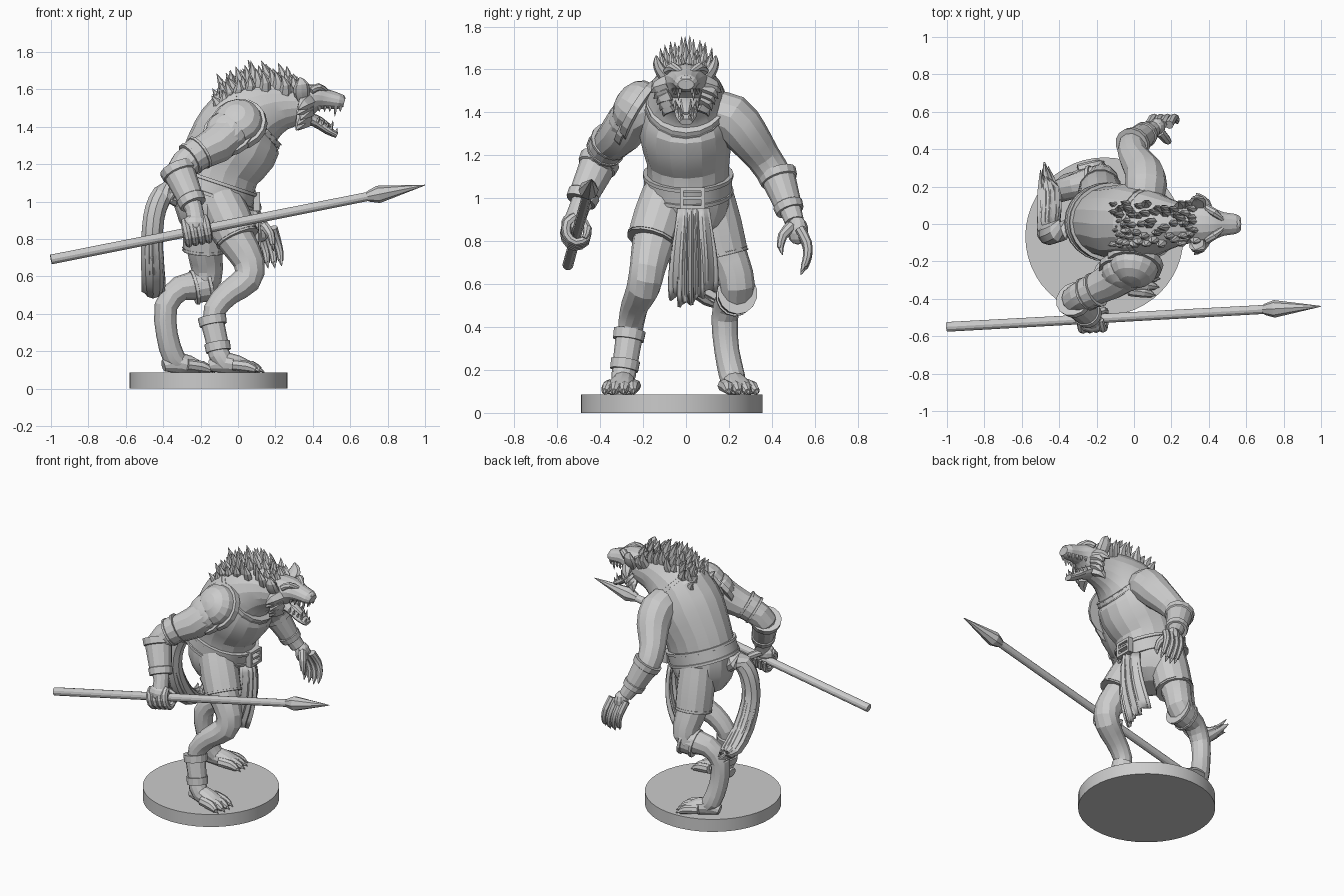
import bpy, bmesh, math, random
from mathutils import Vector, Matrix
random.seed(4)
PARTS = {}


def mesh(name):
    if name not in PARTS:
        PARTS[name] = bmesh.new()
    return PARTS[name]


def spline(rows, sub):
    if sub == 1:
        return rows
    out = []
    for i in range(len(rows) - 1):
        a, b, c, d = (rows[max(0, min(len(rows) - 1, i + k))] for k in (-1, 0, 1, 2))
        for s in range(sub):
            t = s / sub
            out.append([q + .5 * t * (r - p + t * (2 * p - 5 * q + 4 * r - w + t * (3 * (q - r) + w - p)))
                        for p, q, r, w in zip(a, b, c, d)])
    return out + [rows[-1]]


def tube(name, pts, rad, n=12, sub=2, ref=(0, 1, 0)):
    """Lofted tube; a radius may be (across, along ref)."""
    bm = mesh(name)
    rows = []
    for p, r in zip(pts, rad):
        r = r if isinstance(r, tuple) else (r, r)
        rows.append([*p, *r])
    rows = spline(rows, sub)
    cs = [Vector(r[:3]) for r in rows]
    rings = []
    for i, r in enumerate(rows):
        t = (cs[min(i + 1, len(cs) - 1)] - cs[max(i - 1, 0)]).normalized()
        b = Vector(ref)
        b = (b - b.dot(t) * t).normalized()
        a = b.cross(t)
        rings.append([bm.verts.new(cs[i] + a * math.cos(k * math.tau / n) * max(r[3], .001)
                                   + b * math.sin(k * math.tau / n) * max(r[4], .001)) for k in range(n)])
    for u, v in zip(rings, rings[1:]):
        for k in range(n):
            bm.faces.new((u[k], u[(k + 1) % n], v[(k + 1) % n], v[k]))
    bm.faces.new(rings[0])
    bm.faces.new(rings[-1])


def cuff(name, a, b, ra, rb, rim=1.1, n=14, ref=(0, 1, 0)):
    """Band with a raised rim at each end; ra, rb are (across, along ref)."""
    a, b = Vector(a), Vector(b)
    ts = (0, .18, .2, .8, .82, 1)
    fs = (rim, rim, 1, 1, rim, rim)
    tube(name, [a.lerp(b, t) for t in ts],
         [tuple((p + (q - p) * t) * f for p, q in zip(ra, rb)) for t, f in zip(ts, fs)], n, 1, ref)


def ball(name, loc, size, seg=10):
    bmesh.ops.create_uvsphere(mesh(name), u_segments=seg, v_segments=7, radius=1,
                              matrix=Matrix.Translation(loc) @ Matrix.Diagonal((*size, 1)))


def spike(name, a, b, r, bend=(0, 0, 0), n=5, flat=1):
    a, b = Vector(a), Vector(b)
    tube(name, [a, a.lerp(b, .5) + Vector(bend), b], [(r, r * flat), (r * .75, r * .75 * flat), .001], n, 2)


# round base
tube("base", [(-.158, -.067, 0), (-.158, -.067, .085)], [.423, .423], 48, 1)

# spear with long faceted head
S0, S1 = Vector((-1, -.55, .69)), Vector((1, -.44, 1.088))
tube("spear_shaft", [S0, S0.lerp(S1, .86)], [.026, .024], 12, 1)
tube("spear_head", [S0.lerp(S1, t) for t in (.845, .85, .875, 1)], [.024, .03, .047, .002], 8, 1)

# torso and neck in one loft, with collar, belt and buckle
tube("torso", [(-.14, .01, 1.04), (-.1, .01, 1.18), (-.02, 0, 1.31), (.05, 0, 1.43), (.15, 0, 1.49),
               (.25, 0, 1.515), (.36, 0, 1.52)],
     [(.22, .19), (.22, .195), (.242, .218), (.222, .2), (.17, .155), (.13, .115), (.1, .095)], 18, 2)
cuff("vest_collar", (.07, 0, 1.44), (.092, 0, 1.46), (.216, .194), (.206, .184), 1.02, 18)
cuff("belt", (-.148, .01, 1.025), (-.118, .01, 1.115), (.23, .205), (.23, .205), 1.03, 24)
for y, z, w, h in ((-.02, 1, .018, .1), (.08, 1, .018, .1), (.03, 1.042, .1, .018), (.03, .958, .1, .018),
                   (.03, 1, .1, .014)):
    bmesh.ops.create_cube(mesh("buckle"), size=1, matrix=Matrix.Translation((.1, y, z)) @ Matrix.Diagonal((.035, w, h, 1)))

# shorts
tube("shorts", [(-.13, .01, 1.08), (-.14, .01, .97), (-.13, .01, .86), (-.12, .01, .81)],
     [(.215, .19), (.2, .2), (.15, .16), (.06, .08)], 16)
for hip, hem, r in (((-.1, -.09, 1.02), (0, -.16, .8), .114), ((-.17, .11, 1.02), (-.18, .178, .735), .112)):
    h, e = Vector(hip), Vector(hem)
    tube("shorts", [h, h.lerp(e, .5), e], [r, r * 1.06, r * 1.02], 14)
    cuff("shorts_hem", h.lerp(e, .94), e, (r * 1.03,) * 2, (r * 1.03,) * 2, 1.03)

# folded loincloth in two layers
bm = mesh("loincloth")
for half, drop, off, mid in ((.115, .41, -.005, .035), (.055, .44, .016, .025)):
    grid = []
    for j in range(9):
        v = j / 8
        row = []
        for i in range(17):
            u = i / 8 - 1
            row.append(bm.verts.new((.09 + off + .02 * math.sin(v * 3) - .06 * v * v + .011 * math.cos(u * 11) * (.4 + v)
                                     - .03 * u * u, mid + u * half * (.65 + .5 * v - .25 * v ** 4),
                                     .955 - drop * v - .014 * v * math.cos(u * 5) + .02 * v * u)))
        grid.append(row)
    for p, q in zip(grid, grid[1:]):
        for i in range(16):
            bm.faces.new((p[i], p[i + 1], q[i + 1], q[i]))

# legs
tube("right_leg", [(-.08, -.12, .9), (.0, -.155, .78), (.06, -.18, .67), (.045, -.2, .58), (-.05, -.235, .51),
                   (-.125, -.255, .42), (-.13, -.27, .3), (-.1, -.29, .18), (-.06, -.297, .125)],
     [.112, .098, .083, .078, .066, .06, .05, .057, .048])
tube("left_leg", [(-.17, .13, .9), (-.18, .185, .75), (-.165, .23, .64), (-.19, .235, .56), (-.31, .205, .535),
                  (-.385, .18, .44), (-.38, .19, .29), (-.345, .215, .17), (-.3, .225, .125)],
     [.108, .095, .085, .082, .068, .062, .058, .06, .048])
for top, r in ((.385, .068), (.245, .062)):
    lo = top - .045
    x = -.14 + (.385 - top) * .2
    y = -.262 - (.385 - top) * .14
    tube("ankle_guard", [(x, y, top), (x + .008, y - .007, lo)], [r * 1.12, r * 1.08], 14, 1)
tube("ankle_guard", [(-.138, -.264, .36), (-.105, -.285, .22)], [.063, .058], 12, 1)
cuff("knee_guard", (-.15, .24, .56), (-.24, .225, .54), (.093, .085), (.085, .08), 1.1)

# feet with broad toes and short claws
for side, heel, toe in (("right", (-.12, -.285, .12), (.05, -.305, .112)),
                        ("left", (-.37, .21, .12), (-.215, .25, .112))):
    h, e = Vector(heel), Vector(toe)
    d = (e - h).normalized()
    w = Vector((-d.y, d.x, 0)).normalized()
    tube(side + "_foot", [h - d * .03, h.lerp(e, .35) + Vector((0, 0, .02)), e, e + d * .04],
         [(.03, .035), (.058, .055), (.04, .072), (.026, .072)])
    for k in (-1.5, -.5, .5, 1.5):
        b = e + w * k * .039 - d * abs(k) * .014
        tip = b + d * .075 + w * k * .006 - Vector((0, 0, .01))
        tube(side + "_foot", [b - d * .05 + Vector((0, 0, .012)), b + d * .03 + Vector((0, 0, .006)), tip],
             [.03, .03, .016], 8)
        spike(side + "_claws", tip - d * .01, tip + d * .022 - Vector((0, 0, .012)), .012, (0, 0, .006))

# arms
X = (1, 0, 0)
tube("right_arm", [(.02, -.12, 1.41), (-.02, -.23, 1.39), (-.12, -.305, 1.3), (-.24, -.365, 1.235), (-.31, -.4, 1.16),
                   (-.28, -.45, 1.05), (-.235, -.495, .96), (-.225, -.52, .89)],
     [.09, .105, .1, .08, .078, .065, .048, .05], 12, 2, X)
tube("left_arm", [(.05, .12, 1.4), (.065, .21, 1.375), (.05, .285, 1.29), (0, .36, 1.19), (-.005, .43, 1.08),
                  (.065, .485, .95), (.1, .505, .89)],
     [.1, .112, .102, .082, .075, .052, .045], 12, 2, X)
cuff("right_bracer", (-.325, -.4, 1.18), (-.24, -.49, .985), (.088, .09), (.066, .066), 1.1, ref=X)
cuff("left_bracer", (-.012, .423, 1.115), (.065, .485, .94), (.084, .086), (.06, .062), 1.1, ref=X)
cuff("arm_band", (-.2, -.35, 1.265), (-.26, -.378, 1.225), (.092, .092), (.087, .087), 1.06, ref=X)

# layered shoulder plate
D = Vector((-.15, -.8, .5)).normalized()
for c, scale in ((Vector((.005, -.2, 1.405)), 1), (Vector((-.05, -.235, 1.36)), .9)):
    tube("shoulder_plate", [c + D * s * scale for s in (0, .035, .036, .07, .105, .13, .14)],
         [r * scale for r in (.155, .15, .132, .126, .1, .055, .005)], 16, 1, X)

# right hand gripping the shaft
ax = (S1 - S0).normalized()
side = Vector((ax.y, -ax.x, 0)).normalized()
up = side.cross(ax)
if up.z < 0:
    up = -up
grip = S0.lerp(S1, .389)
ball("right_hand", grip + up * .035 + side * .02, (.072, .055, .055))
for k in range(4):
    c = grip + ax * (k - 1.5) * .036
    arc = [math.radians(a) for a in (80, 30, -25, -80, -140, -190)]
    tube("right_hand", [c + (side * math.cos(a) * 1.15 + up * math.sin(a) * 1.3) * .048 for a in arc],
         [.02, .024, .022, .02, .018, .01], 8, 2, ax)
tube("right_hand", [grip + up * .05 - side * .02, grip + ax * .06 - side * .045, grip + ax * .07 - up * .045 - side * .03],
     [.024, .022, .012], 8)

# open left hand with curled fingers
ball("left_hand", (.125, .52, .85), (.045, .05, .066))
for k in range(4):
    x = .08 + k * .036
    z = -.012 * (k in (1, 2))
    tube("left_hand", [(x, .53, .86), (x + .02, .565, .79 + z), (x + .035, .565, .73 + z), (x + .04, .55, .685 + z)],
         [.024, .023, .02, .015], 8, 2, X)
    spike("left_claws", (x + .04, .552, .695 + z), (x + .045, .535, .655 + z), .013)
tube("left_hand", [(.14, .49, .87), (.175, .45, .825), (.185, .44, .77)], [.027, .023, .015], 8, 2, X)
spike("left_claws", (.185, .44, .775), (.19, .45, .735), .013)

# skull, snout and open jaw
tube("head", [(.29, 0, 1.52), (.36, 0, 1.54), (.42, 0, 1.555), (.475, 0, 1.548), (.54, 0, 1.536), (.568, 0, 1.53)],
     [(.105, .1), (.092, .108), (.07, .09), (.052, .065), (.042, .055), (.025, .038)], 14)
tube("jaw", [(.33, 0, 1.47), (.41, 0, 1.43), (.48, 0, 1.38), (.53, 0, 1.355)],
     [(.05, .08), (.03, .06), (.022, .048), (.016, .03)], 12)
tube("tongue", [(.38, 0, 1.465), (.44, 0, 1.44), (.505, 0, 1.395)], [(.014, .03), (.014, .028), (.006, .015)], 8)
ball("nose", (.552, 0, 1.552), (.022, .034, .022), 8)
for s in (-1, 1):
    tube("brow", [(.39, s * .09, 1.59), (.43, s * .06, 1.612), (.475, s * .02, 1.59)], [.018, .022, .012], 8)
    ball("eyes", (.452, s * .05, 1.58), (.013, .013, .011), 8)
    tube("ears", [(.345, s * .085, 1.55), (.34, s * .115, 1.59), (.34, s * .135, 1.63), (.33, s * .138, 1.665)],
         [(.035, .03), (.045, .028), (.036, .02), .003], 8)
    for i in range(5):
        x = .55 - i * .028
        y = s * (.028 + i * .007)
        spike("teeth", (x, y, 1.51), (x - .004, y, 1.455 if i == 1 else 1.48), .01)
        x = .52 - i * .024
        y = s * (.018 + i * .008)
        spike("teeth", (x, y, 1.36 + i * .016), (x + .012, y, (1.42 if i == 1 else 1.395) + i * .016), .01)
    for i in range(5):
        a = i / 4
        spike("cheek_fur", (.38 - .02 * a, s * (.08 - .02 * a), 1.54 - .1 * a),
              (.335 + random.uniform(-.03, .04), s * (.165 - .06 * a), 1.49 - .11 * a), .046, (0, s * .012, .005), 6, .7)

# spiky mane from brow to upper back
CREST = spline([[-.1, 1.55], [-.04, 1.6], [.06, 1.635], [.2, 1.64], [.31, 1.62]], 3)
for x, z in CREST:
    for y in (-.075, -.038, 0, .038, .075):
        x1, y = x + random.uniform(-.015, .015), y + random.uniform(-.015, .015)
        h = random.uniform(.065, .125) * (1 - 3 * abs(y)) * (.6 if x > .28 or x < -.07 else 1)
        base = (x1, y, z - 2.8 * y * y - .045)
        spike("mane", base, (x1 + random.uniform(-.05, .015), y * 1.4, base[2] + .045 + h), .034, (.012, y * .1, 0), 6, .7)

# bushy tail curling to the left
TAIL = [(-.28, 0, 1.0), (-.38, -.03, 1.05), (-.44, -.05, .96), (-.46, -.045, .8), (-.455, .03, .63),
        (-.455, .16, .53), (-.48, .33, .54)]
tube("tail", TAIL, [.055, .058, .06, .06, .065, .05, .005], 10, 3, X)
for k in range(9):
    a = k * math.tau / 9
    o = Vector((math.cos(a) * .042, math.sin(a) * .05, 0))
    pts = [Vector(p) + o * (.6 + .13 * i) for i, p in enumerate(TAIL[2:])]
    pts[-1] = Vector(TAIL[-1]) + Vector((o.x * .5, random.uniform(-.1, 0), o.y * .8))
    tube("tail_fur", pts, [.018, .026, .03, .025, .002], 6, 2, X)

# turn every part into an object
for name, bm in PARTS.items():
    bmesh.ops.recalc_face_normals(bm, faces=bm.faces)
    me = bpy.data.meshes.new(name)
    bm.to_mesh(me)
    bm.free()
    ob = bpy.data.objects.new(name, me)
    bpy.context.collection.objects.link(ob)
    if name == "loincloth":
        ob.modifiers.new("thickness", 'SOLIDIFY').thickness = .018
    bpy.context.view_layer.objects.active = ob
    ob.select_set(True)
bpy.ops.object.shade_smooth_by_angle(angle=math.radians(17))
